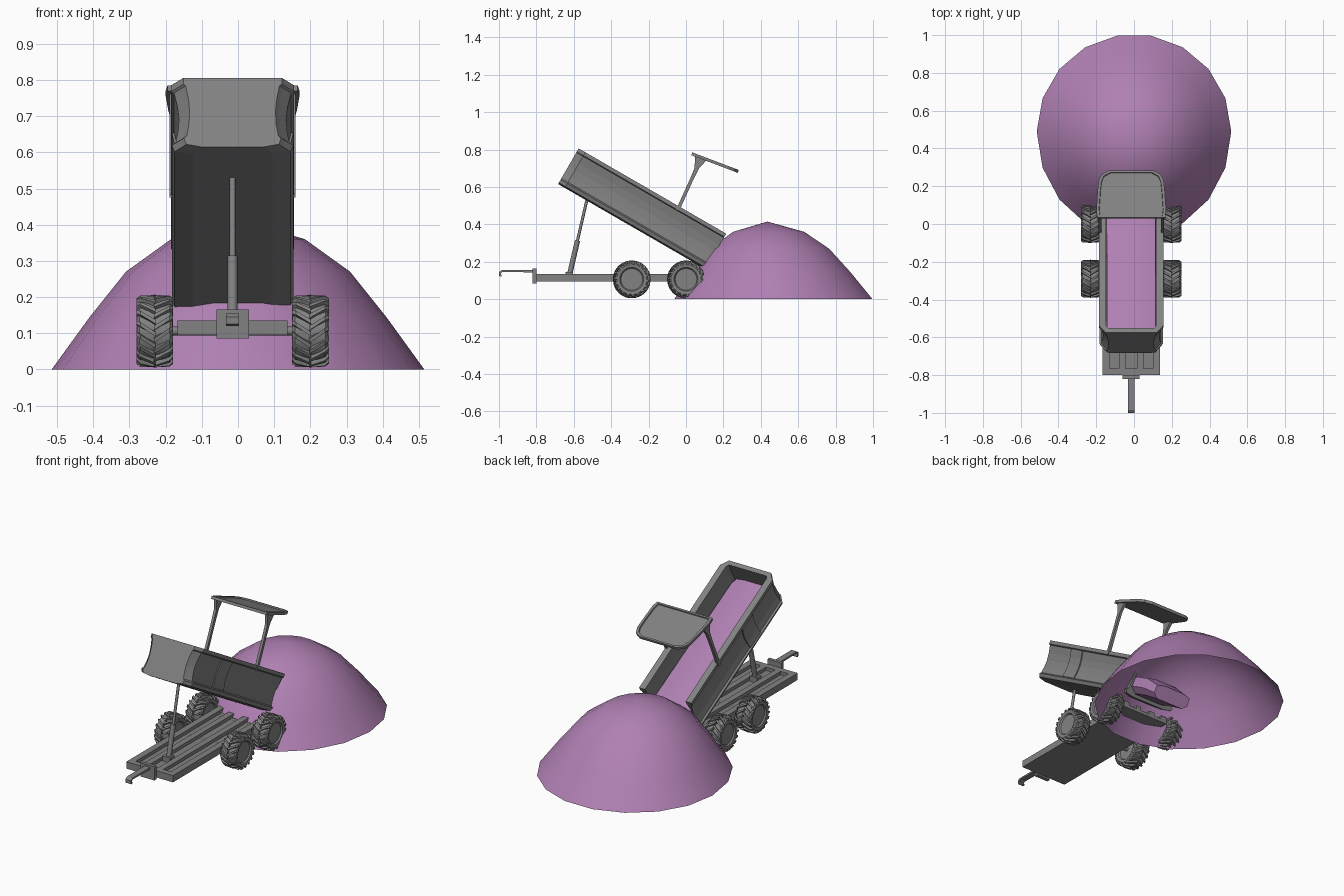
import bpy, bmesh, math
from math import sin, cos, pi
from mathutils import Vector

cube = bpy.data.objects.get("Cube")
if cube:
    bpy.data.objects.remove(cube)


def material(name, rgb):
    m = bpy.data.materials.new(name)
    m.use_nodes = True
    m.diffuse_color = (*rgb, 1)
    m.node_tree.nodes["Principled BSDF"].inputs["Base Color"].default_value = (*rgb, 1)
    return m


GRAY = material("machine gray", (0.225, 0.225, 0.225))
PURPLE = material("purple grain", (0.43, 0.215, 0.45))
CX = -0.015  # centre line of the trailer


def finish(name, bm, mat, smooth=False):
    bmesh.ops.recalc_face_normals(bm, faces=bm.faces)
    me = bpy.data.meshes.new(name)
    bm.to_mesh(me)
    bm.free()
    me.materials.append(mat)
    ob = bpy.data.objects.new(name, me)
    bpy.context.collection.objects.link(ob)
    if smooth:
        bpy.ops.object.select_all(action="DESELECT")
        ob.select_set(True)
        bpy.context.view_layer.objects.active = ob
        bpy.ops.object.shade_smooth_by_angle(angle=0.6)
    return ob


def add_loft(bm, rings, start=True, end=True):
    loops = [[bm.verts.new(p) for p in ring] for ring in rings]
    n = len(loops[0])
    for a, b in zip(loops, loops[1:]):
        for i in range(n):
            j = (i + 1) % n
            bm.faces.new((a[i], a[j], b[j], b[i]))
    if start:
        bm.faces.new(loops[0])
    if end:
        bm.faces.new(loops[-1])


def loft(name, rings, mat, smooth=False, start=True, end=True):
    bm = bmesh.new()
    add_loft(bm, rings, start, end)
    return finish(name, bm, mat, smooth)


def box(name, x0, x1, y0, y1, z0, z1, mat=GRAY):
    ring = lambda z: [(x0 + CX, y0, z), (x1 + CX, y0, z), (x1 + CX, y1, z), (x0 + CX, y1, z)]
    return loft(name, [ring(z0), ring(z1)], mat)


def side_plate(name, x0, x1, pts):
    """Side-view outline extruded across x."""
    return loft(name, [[(x + CX, y, z) for y, z in pts] for x in (x0, x1)], GRAY)


def rod(name, p, q, r, sides=12):
    p, q = Vector(p), Vector(q)
    rot = (q - p).to_track_quat("Z", "Y")
    circle = [rot @ Vector((r * cos(2 * pi * i / sides), r * sin(2 * pi * i / sides), 0))
              for i in range(sides)]
    return loft(name, [[p + c for c in circle], [q + c for c in circle]], GRAY, True)


# Chassis deck, rails and drawbar
box("chassis_deck", -0.152, 0.152, -0.8, 0.08, 0.095, 0.115)
box("chassis_front_beam", -0.152, 0.152, -0.8, -0.765, 0.115, 0.135)
for s, side in ((1, "left"), (-1, "right")):
    for label, a, b in (("outer", 0.115, 0.152), ("inner", 0.03, 0.065)):
        box(f"{side}_{label}_rail", *sorted((s * a, s * b)), -0.77, 0.08, 0.112, 0.135)
box("hitch_plate", -0.045, 0.045, -0.82, -0.8, 0.085, 0.165)
side_plate("drawbar", -0.018, 0.018, [
    (-0.81, 0.143), (-0.81, 0.155), (-0.985, 0.155), (-1.0, 0.145), (-1.0, 0.125),
    (-0.99, 0.12), (-0.985, 0.125), (-0.99, 0.14), (-0.98, 0.146)])


# Wheels with chevron lugs
def wheel(name, x, y, z=0.106):
    def ring(dx, r, n=24):
        return [(x + dx, y - r * cos(2 * pi * i / n), z + r * sin(2 * pi * i / n)) for i in range(n)]
    half = [(0.038, 0.058), (0.046, 0.064), (0.049, 0.08), (0.042, 0.088)]
    profile = [(-dx, r) for dx, r in half] + [(dx, r) for dx, r in reversed(half)]
    loft(name, [ring(*p) for p in profile], GRAY, True)
    bm = bmesh.new()
    count = 18
    for k in range(count):
        for s in (1, -1):
            a = 2 * pi * (k + (0.25 if s > 0 else -0.25)) / count
            rings = []
            for dx, da, r in ((-0.002, 0, 0.101), (0.04, 0.28, 0.099), (0.051, 0.36, 0.09)):
                rings.append([(x + s * dx, y - q * cos(a + da + w), z + q * sin(a + da + w))
                              for q, w in ((0.08, -0.08), (r, -0.06), (r, 0.06), (0.08, 0.08))])
            add_loft(bm, rings)
    finish(name + "_lugs", bm, GRAY)


for y, row in ((-0.29, "front"), (0.0, "rear")):
    wheel(f"{row}_left_wheel", CX + 0.215, y)
    wheel(f"{row}_right_wheel", CX - 0.215, y)
    rod(f"{row}_axle", (CX - 0.19, y, 0.106), (CX + 0.19, y, 0.106), 0.012)


# Tipped bin: u across, v up from the floor, w along the floor from the rear
def tip(u, v, w):
    return (CX + u, 0.105 + 0.866 * w + 0.5 * v, 0.16 - 0.5 * w + 0.866 * v)


def mirrored(half):
    return half + [(-u, v) for u, v in reversed(half)]


WALL = [(0.158, 0.035), (0.151, 0.07), (0.148, 0.11), (0.152, 0.15), (0.162, 0.195)]
OUTER = [(0.11, 0.0), (0.16, 0.008), (0.168, 0.028)] + WALL + [(0.17, 0.2), (0.17, 0.22)]
INNER = [(0.132, 0.22), (0.132, 0.2), (0.14, 0.15), (0.136, 0.1), (0.14, 0.05), (0.1, 0.02)]
STATIONS = ((-0.91, 0.8), (-0.87, 1), (0, 1))
section = OUTER + INNER + [(-u, v) for u, v in reversed(INNER)] + [(-u, v) for u, v in reversed(OUTER)]
loft("bin_shell", [[tip(u * k, v, w) for u, v in section] for w, k in STATIONS], GRAY)
front = mirrored(OUTER)
loft("bin_front_wall", [[tip(u * k, v, w) for u, v in front]
                        for w, k in ((-0.911, 0.8), (-0.885, 0.92))], GRAY)
strip = [(u + 0.006, v) for u, v in WALL] + [(u - 0.004, v) for u, v in reversed(WALL)]
for s, side in ((1, "left"), (-1, "right")):
    loft(f"{side}_bin_band", [[tip(s * u, v, w) for u, v in strip] for w in (-0.65, -0.54)], GRAY)

# Lifting ram
foot, joint, top = (CX, -0.625, 0.12), (CX, -0.592, 0.31), (CX, -0.53, 0.53)
foot_v, top_v = Vector(foot), Vector(top)
rod("ram_cylinder", foot, foot_v.lerp(top_v, 0.47), 0.014)
rod("ram_piston", foot_v.lerp(top_v, 0.4), top, 0.008)
box("ram_foot", -0.025, 0.025, -0.645, -0.605, 0.112, 0.145)

# Canopy posts
for s, side in ((1, "left"), (-1, "right")):
    side_plate(f"{side}_canopy_post", *sorted((s * 0.158, s * 0.174)), [
        (-0.055, 0.475), (-0.035, 0.475), (0.04, 0.64), (0.07, 0.7), (0.112, 0.745),
        (0.05, 0.77), (0.045, 0.7), (0.02, 0.64)])


# Canopy with a raised rim
def canopy_point(u, t, h):
    return (CX + u, 0.028 + 0.935 * t + 0.355 * h, 0.77 - 0.355 * t + 0.935 * h)


outline = mirrored([(0.18, 0.0), (0.185, 0.04), (0.178, 0.15), (0.172, 0.21),
                    (0.157, 0.245), (0.12, 0.266)])
mid = 0.133
loft("canopy", [[canopy_point(u * k, mid + (t - mid) * k, h) for u, t in outline]
                for k, h in ((1, 0), (1, 0.016), (0.92, 0.016), (0.91, 0.009))], GRAY)

# Grain in the bin, running out into the pile
grain = mirrored([(0.1, 0.021), (0.133, 0.05), (0.13, 0.1), (0.07, 0.112)])
loft("grain_load", [[tip(u * k, v * h, w) for u, v in grain] for w, k, h in
                    ((-0.895, 0.85, 1), (-0.85, 0.98, 1), (0, 1, 1.12), (0.1, 1, 1.15), (0.2, 0.9, 0.9))],
     PURPLE, True)

# Hollow grain pile, stretched towards the trailer
SIDES = 18


def pile_ring(r, z, cy):
    pts = []
    for i in range(SIDES):
        a = 2 * pi * i / SIDES
        dy = r * sin(a)
        pts.append((r * cos(a), cy + dy * (1.09 if dy < 0 else 1), z))
    return pts


pile = bmesh.new()
add_loft(pile, [pile_ring(*p) for p in ((0.515, 0, 0.49), (0.41, 0.145, 0.475), (0.31, 0.27, 0.46),
                                        (0.185, 0.36, 0.45))], False, False)
pile.verts.ensure_lookup_table()
last = list(pile.verts)[-SIDES:]
apex = pile.verts.new((0, 0.435, 0.415))
for i in range(SIDES):
    pile.faces.new((last[i], last[(i + 1) % SIDES], apex))
finish("grain_pile", pile, PURPLE, True)
